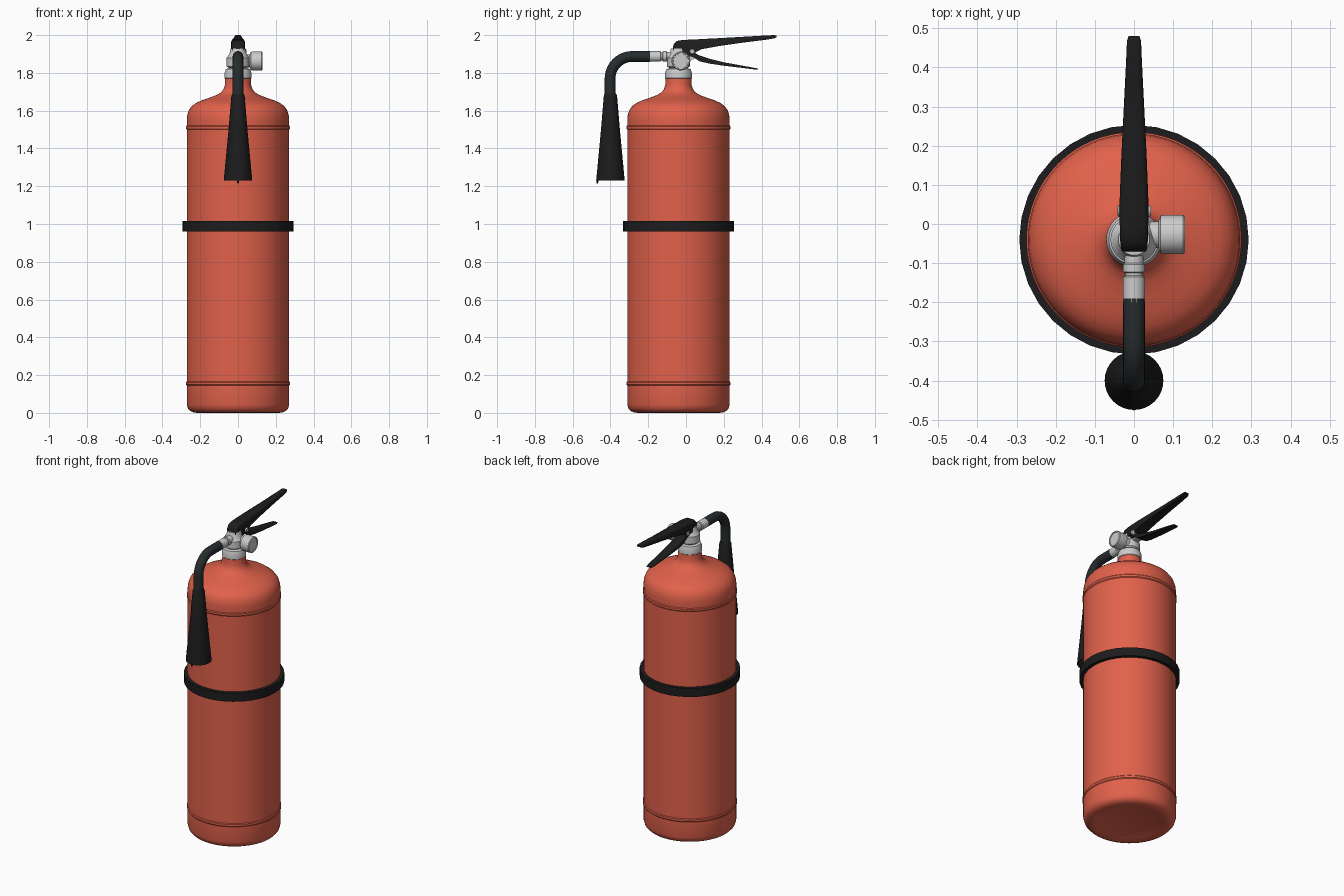
import bpy, bmesh, math
from mathutils import Vector, Matrix

if "Cube" in bpy.data.objects:
    bpy.data.objects.remove(bpy.data.objects["Cube"])

CY = -0.04  # tank axis


def material(name, col):
    m = bpy.data.materials.new(name)
    m.diffuse_color = (*col, 1)
    m.use_nodes = True
    m.node_tree.nodes["Principled BSDF"].inputs["Base Color"].default_value = m.diffuse_color
    return m


RED = material("red_paint", (0.75, 0.12, 0.07))
BLACK = material("black_plastic", (0.012, 0.012, 0.013))
RUBBER = material("rubber", (0.02, 0.025, 0.027))


def finish(name, bm, mat=None, angle=35):
    bmesh.ops.remove_doubles(bm, verts=bm.verts, dist=1e-5)
    bmesh.ops.recalc_face_normals(bm, faces=bm.faces)
    me = bpy.data.meshes.new(name)
    bm.to_mesh(me)
    bm.free()
    ob = bpy.data.objects.new(name, me)
    bpy.context.collection.objects.link(ob)
    if mat:
        me.materials.append(mat)
    bpy.ops.object.select_all(action='DESELECT')
    ob.select_set(True)
    bpy.context.view_layer.objects.active = ob
    bpy.ops.object.shade_smooth_by_angle(angle=math.radians(angle))
    return ob


def lathe(name, profile, origin, axis='Z', seg=32, mat=None, closed=False, angle=35):
    """Spin (radius, height) points about an axis through origin."""
    bm = bmesh.new()
    vs = [bm.verts.new((r, 0, h)) for r, h in profile]
    es = [bm.edges.new(p) for p in zip(vs, vs[1:])]
    if closed:
        es.append(bm.edges.new((vs[-1], vs[0])))
    bmesh.ops.spin(bm, geom=vs + es, cent=(0, 0, 0), axis=(0, 0, 1),
                   angle=2 * math.pi, steps=seg, use_duplicate=False)
    rot = Vector((0, 0, 1)).rotation_difference(
        {'X': Vector((1, 0, 0)), 'Y': Vector((0, -1, 0)), 'Z': Vector((0, 0, 1))}[axis])
    bm.transform(Matrix.Translation(origin) @ rot.to_matrix().to_4x4())
    return finish(name, bm, mat, angle)


def lever(name, stations, mat):
    """Loft rounded sections: (y, top z, bottom z, half width)."""
    bm = bmesh.new()
    rings = []
    for y, t, b, w in stations:
        c = min(0.012, (t - b) * 0.4)
        sec = [(w, b), (w, t - c), (w - c * 0.35, t - c * 0.35), (w - c * 1.1, t)]
        sec += [(-x, z) for x, z in reversed(sec)]
        rings.append([bm.verts.new((x, y, z)) for x, z in sec])
    n = len(rings[0])
    for a, b in zip(rings, rings[1:]):
        for i in range(n):
            bm.faces.new((a[i], a[(i + 1) % n], b[(i + 1) % n], b[i]))
    bm.faces.new(rings[0])
    bm.faces.new(rings[-1])
    return finish(name, bm, mat, 40)


# Tank with rounded base, weld beads, shoulder and neck
def bead(z):
    return [(0.271, z - 0.011), (0.275, z - 0.006), (0.275, z + 0.006), (0.271, z + 0.011)]


tank = [(0, 0.025), (0.12, 0.02), (0.19, 0.006), (0.215, 0.0), (0.235, 0.002), (0.253, 0.01),
        (0.265, 0.023), (0.271, 0.045)]
tank += bead(0.155) + bead(1.51)
tank += [(0.271, 1.555), (0.268, 1.58), (0.26, 1.603), (0.245, 1.624), (0.222, 1.641),
         (0.19, 1.655), (0.15, 1.669), (0.115, 1.682), (0.092, 1.695), (0.077, 1.713),
         (0.07, 1.735), (0.068, 1.77), (0, 1.77)]
lathe("tank", tank, (0, CY, 0), seg=64, mat=RED)

# Strap around the tank
lathe("strap", [(0.268, 0.96), (0.293, 0.96), (0.293, 1.015), (0.268, 1.015)],
      (0, CY, 0), seg=32, mat=BLACK, closed=True, angle=30)

# Valve collar and body
lathe("valve_collar", [(0, 1.765), (0.064, 1.765), (0.071, 1.772), (0.071, 1.8),
                       (0.064, 1.82), (0.05, 1.825), (0, 1.825)], (0, CY, 0))
lathe("valve_body", [(0, 1.81), (0.048, 1.81), (0.048, 1.825), (0.06, 1.835), (0.06, 1.88),
                     (0.045, 1.9), (0.04, 1.93), (0, 1.93)], (0, CY, 0))

# Gauge on the right side
lathe("gauge", [(0, 0), (0.034, 0), (0.034, 0.062), (0.048, 0.068), (0.05, 0.075),
                (0.05, 0.125), (0.046, 0.13), (0.041, 0.13), (0.04, 0.126), (0, 0.126)],
      (0, -0.027, 1.863), 'X')

# Hose fitting
lathe("hose_fitting", [(0, 0), (0.024, 0), (0.024, 0.06), (0.028, 0.064), (0.028, 0.082),
                       (0.022, 0.085), (0.022, 0.092), (0.028, 0.095), (0.028, 0.16), (0, 0.16)],
      (0, CY, 1.887), 'Y')

# Lever bracket block behind the valve
bm = bmesh.new()
bmesh.ops.create_cube(bm, size=1, matrix=Matrix.Translation((0, 0.0, 1.9))
                      @ Matrix.Diagonal((0.04, 0.09, 0.06, 1)))
bmesh.ops.bevel(bm, geom=bm.edges[:], offset=0.006, segments=2, affect='EDGES')
finish("lever_bracket", bm)

# Hose: straight run, quarter bend, drop into the horn
path = [(-0.19, 1.887), (-0.285, 1.887)]
path += [(-0.285 - 0.117 * math.sin(a), 1.77 + 0.117 * math.cos(a))
         for a in (math.pi / 2 * i / 10 for i in range(1, 11))]
path.append((-0.402, 1.66))
cu = bpy.data.curves.new("hose", 'CURVE')
cu.dimensions = '3D'
cu.bevel_depth = 0.0285
cu.bevel_resolution = 6
cu.use_fill_caps = True
sp = cu.splines.new('POLY')
sp.points.add(len(path) - 1)
for p, (y, z) in zip(sp.points, path):
    p.co = (0, y, z, 1)
hose = bpy.data.objects.new("hose", cu)
bpy.context.collection.objects.link(hose)
cu.materials.append(RUBBER)

# Discharge horn, hollow at the mouth
lathe("horn", [(0, 1.69), (0.03, 1.69), (0.035, 1.68), (0.05, 1.5), (0.075, 1.235),
               (0.075, 1.23), (0.069, 1.23), (0.045, 1.48), (0, 1.5)],
      (0, -0.4, 0), mat=BLACK)
lathe("horn_nub", [(0, 1.213), (0.004, 1.216), (0.007, 1.235), (0, 1.24)],
      (0, -0.469, 0), seg=12, mat=BLACK)

# Squeeze lever and carry handle
lever("top_lever", [
    (-0.07, 1.935, 1.912, 0.030), (-0.064, 1.953, 1.908, 0.033), (-0.048, 1.969, 1.905, 0.035),
    (-0.02, 1.974, 1.905, 0.036), (0.02, 1.976, 1.903, 0.037), (0.05, 1.977, 1.908, 0.037),
    (0.08, 1.979, 1.925, 0.036), (0.18, 1.984, 1.943, 0.032), (0.30, 1.991, 1.96, 0.026),
    (0.42, 1.998, 1.975, 0.020), (0.468, 2.0, 1.983, 0.018), (0.48, 1.996, 1.989, 0.014)], BLACK)
lever("lower_handle", [
    (0.0, 1.915, 1.89, 0.028), (0.035, 1.912, 1.885, 0.032), (0.07, 1.893, 1.862, 0.033),
    (0.12, 1.876, 1.85, 0.032), (0.2, 1.856, 1.838, 0.028), (0.3, 1.838, 1.826, 0.023),
    (0.365, 1.826, 1.818, 0.019), (0.38, 1.823, 1.819, 0.015)], BLACK)

# Pivot pin
lathe("pivot_pin", [(0, -0.042), (0.011, -0.042), (0.015, -0.038), (0.015, 0.038),
                    (0.011, 0.044), (0, 0.044)], (0, 0.033, 1.913), 'X', seg=16)
